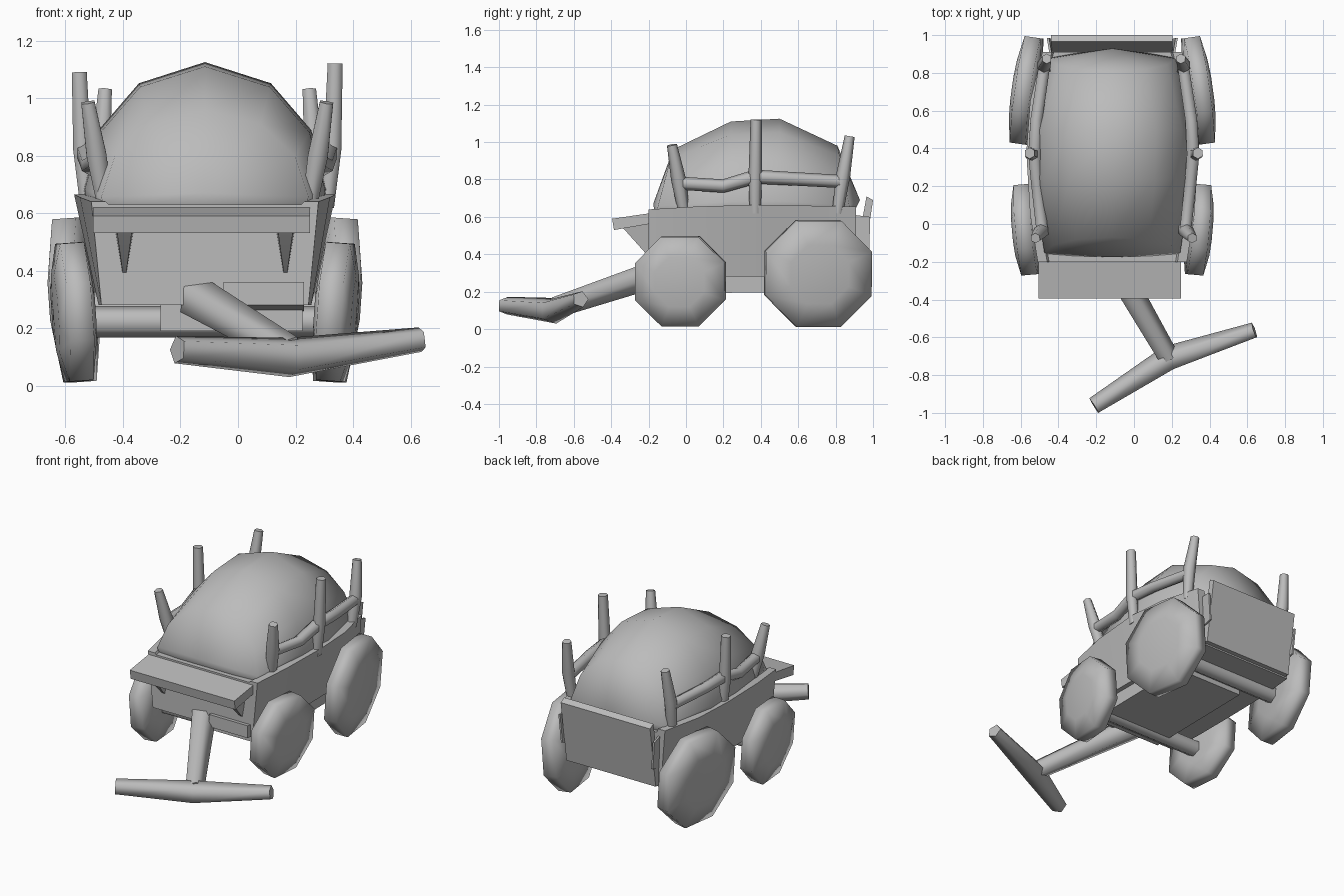
import bpy, bmesh, math
from mathutils import Vector, Matrix

if "Cube" in bpy.data.objects:
    bpy.data.objects.remove(bpy.data.objects["Cube"])

CX = -0.115  # centre line of the wagon

grey = bpy.data.materials.new("plain grey")
grey.diffuse_color = (0.5, 0.5, 0.5, 1)
grey.use_nodes = True
grey.node_tree.nodes["Principled BSDF"].inputs["Base Color"].default_value = grey.diffuse_color


def finish(name, bm, angle=40):
    bmesh.ops.recalc_face_normals(bm, faces=bm.faces)
    me = bpy.data.meshes.new(name)
    bm.to_mesh(me)
    bm.free()
    ob = bpy.data.objects.new(name, me)
    bpy.context.collection.objects.link(ob)
    me.materials.append(grey)
    bpy.ops.object.select_all(action='DESELECT')
    ob.select_set(True)
    bpy.context.view_layer.objects.active = ob
    bpy.ops.object.shade_smooth_by_angle(angle=math.radians(angle))
    return ob


def loft(name, rings, angle=40, tips=(None, None)):
    """Skin closed rings; each end is a flat cap or a fan to a tip point."""
    bm = bmesh.new()
    vs = [[bm.verts.new(p) for p in r] for r in rings]
    n = len(vs[0])
    for a, b in zip(vs, vs[1:]):
        for i in range(n):
            j = (i + 1) % n
            bm.faces.new((a[i], a[j], b[j], b[i]))
    for r, tip in ((vs[0], tips[0]), (vs[-1], tips[1])):
        if tip is None:
            bm.faces.new(r)
        else:
            t = bm.verts.new(tip)
            for i in range(n):
                bm.faces.new((r[i], r[(i + 1) % n], t))
    return finish(name, bm, angle)


def tube(name, pts, radii, sides=6, angle=75):
    pts = [Vector(p) for p in pts]
    rings = []
    for i, p in enumerate(pts):
        d = (pts[min(i + 1, len(pts) - 1)] - pts[max(i - 1, 0)]).normalized()
        u = d.cross(Vector((0, 0, 1)) if abs(d.z) < 0.8 else Vector((0, 1, 0))).normalized()
        v = u.cross(d)
        rings.append([p + radii[i] * (u * math.cos(a) + v * math.sin(a))
                      for a in (math.tau * (k + 0.5) / sides for k in range(sides))])
    return loft(name, rings, angle)


def prism(name, profile, x0, x1):
    """Side profile (y, z) extruded across x."""
    return loft(name, [[(x, y, z) for y, z in profile] for x in (x0, x1)], 30)


def wheel(name, side, y, z, r, toe):
    rings = []
    rot = Matrix.Rotation(side * toe, 3, 'Z') @ Matrix.Rotation(side * math.radians(4), 3, 'Y')
    c = Vector((CX + side * 0.46, y, z))
    for x, k in ((-0.07, 0.5), (-0.048, 1), (0.036, 1), (0.062, 0.55)):
        rings.append([c + rot @ Vector((side * x, r * k * math.cos(a), r * k * math.sin(a)))
                      for a in (math.tau * (i + 0.5) / 8 for i in range(8))])
    tips = [c + rot @ Vector((side * x, 0, 0)) for x in (-0.075, 0.068)]
    loft(name, rings, 89, tips)


# wagon body, bulging at the middle and flared upward
body = []
for y, bot, top, zt in ((-0.20, 0.36, 0.395, 0.64), (0.05, 0.37, 0.435, 0.655),
                        (0.38, 0.37, 0.455, 0.665), (0.65, 0.365, 0.435, 0.66),
                        (0.91, 0.34, 0.37, 0.655)):
    body.append([(CX - bot, y, 0.28), (CX - top, y, zt), (CX - top + 0.05, y, zt),
                 (CX - top + 0.06, y, 0.63), (CX + top - 0.06, y, 0.63),
                 (CX + top - 0.05, y, zt), (CX + top, y, zt), (CX + bot, y, 0.28)])
loft("wagon_body", body, 60)

# heaped load: faceted dome
unit = [(-0.97, 0), (-1, 0.16), (-0.87, 0.55), (-0.54, 0.86), (0, 1),
        (0.54, 0.86), (0.87, 0.55), (1, 0.16), (0.97, 0)]
load = []
for yb, yt, hw, zt in ((-0.165, -0.07, 0.36, 0.96), (0.24, 0.24, 0.418, 1.11),
                       (0.5, 0.5, 0.425, 1.125), (0.885, 0.81, 0.335, 0.98)):
    load.append([(CX + hw * u, yb + (yt - yb) * w, 0.6 + (zt - 0.6) * w) for u, w in unit])
loft("load_heap", load, 85, ((CX, -0.175, 0.67), (CX, 0.93, 0.69)))

# tailgate and its corner plates
prism("tailgate", [(0.89, 0.29), (0.94, 0.29), (1.0, 0.69), (0.965, 0.71)], CX - 0.325, CX + 0.32)
for s in (-1, 1):
    loft("tailgate_corner", [[(CX + s * (x + d), y, z) for x, y, z in
         ((0.32, 0.90, 0.61), (0.335, 0.985, 0.60), (0.32, 0.98, 0.42), (0.315, 0.90, 0.40))]
         for d in (0, 0.012)], 30)

# driver's seat and tapered brackets
prism("seat", [(-0.395, 0.59), (-0.385, 0.53), (-0.18, 0.565), (-0.19, 0.62)], CX - 0.39, CX + 0.365)
for s in (-1, 1):
    x = CX + s * 0.28
    loft("seat_bracket", [[(x + d, -0.345, 0.55), (x + d * 1.3, -0.19, 0.57),
                           (x + d * 0.2, -0.19, 0.385), (x + d * 0.3, -0.22, 0.41)]
                          for d in (-0.028, 0.028)], 30)

# wheels and axles
for s, label in ((1, "right"), (-1, "left")):
    wheel("front_wheel_" + label, s, -0.03, 0.256, 0.26, math.radians(-5))
    wheel("rear_wheel_" + label, s, 0.707, 0.297, 0.308, math.radians(8))
for name, y, z in (("front_axle", -0.03, 0.222), ("rear_axle", 0.71, 0.27)):
    tube(name, [(CX - 0.43, y, z), (CX + 0.43, y, z)], [0.055, 0.055], 6)

# undercarriage
prism("reach_beam", [(-0.10, 0.19), (-0.10, 0.29), (0.68, 0.29), (0.68, 0.20)], CX - 0.155, CX + 0.34)
prism("turntable_block", [(-0.23, 0.28), (-0.23, 0.36), (-0.08, 0.34), (-0.08, 0.26)], -0.05, 0.23)

# drawbar and crossbar
tube("drawbar", [(-0.14, -0.16, 0.30), (0.18, -0.71, 0.115)], [0.078, 0.06], 5)
tube("crossbar", [(-0.21, -0.965, 0.125), (0.185, -0.715, 0.098), (0.638, -0.565, 0.16)],
     [0.05, 0.072, 0.045], 5)

# stakes and rails along both sides, the left set a little further in
for s in (-1, 1):
    X = lambda v: CX + 0.008 + s * v
    lift = 0.015 * s
    tube("front_stake", [(X(0.355), -0.01, 0.62), (X(0.385), -0.04, 0.80), (X(0.415), -0.075, 0.985)],
         [0.03, 0.04, 0.027], 6)
    tube("middle_stake", [(X(0.415), 0.37, 0.62), (X(0.435), 0.37, 0.82), (X(0.445), 0.375, 1.105 + lift)],
         [0.03, 0.036, 0.03], 6)
    tube("rear_stake", [(X(0.36), 0.81, 0.62), (X(0.37), 0.84, 0.82), (X(0.355), 0.875, 1.03)],
         [0.03, 0.038, 0.027], 6)
    tube("side_rail", [(X(0.38), -0.03, 0.78), (X(0.405), 0.20, 0.765), (X(0.42), 0.37, 0.815),
                       (X(0.41), 0.55, 0.805), (X(0.37), 0.82, 0.79)],
         [0.035, 0.036, 0.038, 0.036, 0.035], 6)
